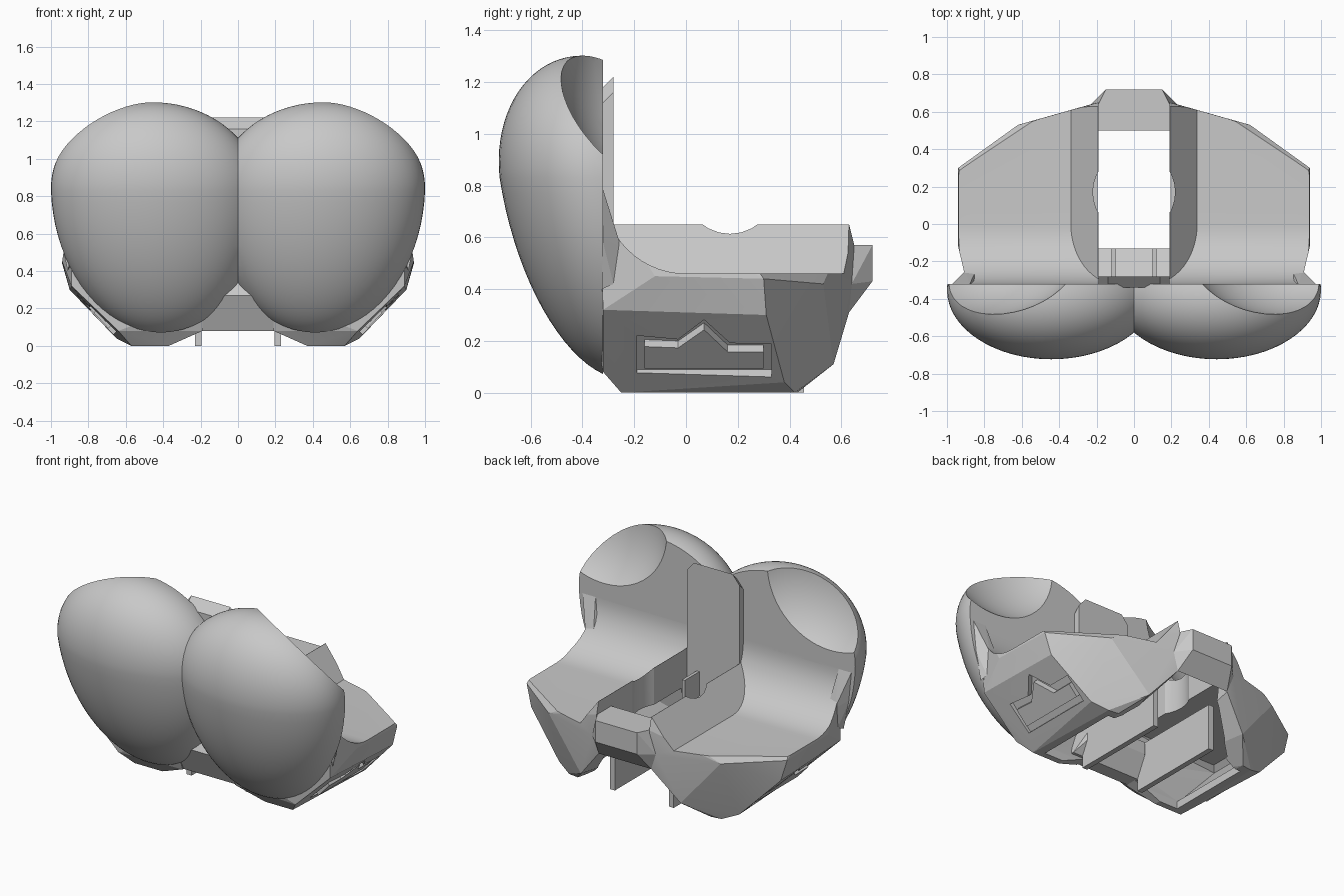
import bpy, bmesh, math

cube = bpy.data.objects.get("Cube")
if cube:
    bpy.data.objects.remove(cube, do_unlink=True)

grey = bpy.data.materials.new("plain grey")
grey.use_nodes = True
grey.diffuse_color = (0.58, 0.58, 0.58, 1)
grey.node_tree.nodes["Principled BSDF"].inputs["Base Color"].default_value = (0.58, 0.58, 0.58, 1)


def finish(bm, name):
    bmesh.ops.recalc_face_normals(bm, faces=bm.faces[:])
    mesh = bpy.data.meshes.new(name)
    bm.to_mesh(mesh)
    bm.free()
    mesh.materials.append(grey)
    obj = bpy.data.objects.new(name, mesh)
    bpy.context.collection.objects.link(obj)
    return obj


def hull(name, points):
    bm = bmesh.new()
    for p in points:
        bm.verts.new(p)
    bmesh.ops.convex_hull(bm, input=bm.verts[:])
    loose = [v for v in bm.verts if not v.link_faces]
    bmesh.ops.delete(bm, geom=loose, context='VERTS')
    bmesh.ops.dissolve_limit(bm, angle_limit=0.01, verts=bm.verts[:], edges=bm.edges[:])
    return finish(bm, name)


def box(name, x, y, z):
    return hull(name, [(a, b, c) for a in x for b in y for c in z])


def prism(name, profile, near, far):
    """Join two copies of a y-z profile, each placed by a function."""
    bm = bmesh.new()
    a = [bm.verts.new(near(y, z)) for y, z in profile]
    b = [bm.verts.new(far(y, z)) for y, z in profile]
    bm.faces.new(a)
    bm.faces.new(b)
    for i in range(len(a)):
        j = (i + 1) % len(a)
        bm.faces.new((a[i], a[j], b[j], b[i]))
    return finish(bm, name)


def on_slope(depth):
    """Place a profile point on the sloping lower side, sunk along its normal."""
    return lambda y, z: (0.613 + 0.926 * z - depth, y, z + depth)


def select(obj):
    bpy.ops.object.select_all(action='DESELECT')
    bpy.context.view_layer.objects.active = obj
    obj.select_set(True)


def cut(obj, cutter):
    cutter.hide_render = True
    mod = obj.modifiers.new("cut", 'BOOLEAN')
    mod.operation = 'DIFFERENCE'
    mod.solver = 'EXACT'
    mod.object = cutter
    select(obj)
    bpy.ops.object.modifier_apply(modifier=mod.name)
    bpy.data.objects.remove(cutter, do_unlink=True)


def mirror(obj):
    mod = obj.modifiers.new("mirror", 'MIRROR')
    mod.use_mirror_merge = False
    select(obj)
    bpy.ops.object.modifier_apply(modifier=mod.name)


def smooth(obj, degrees):
    select(obj)
    bpy.ops.object.shade_smooth_by_angle(angle=math.radians(degrees))


def ball(segments, rings):
    bm = bmesh.new()
    bmesh.ops.create_uvsphere(bm, u_segments=segments, v_segments=rings, radius=1)
    return bm


# Front shells: leaning egg shapes, flat at the back, scooped at the upper outside
bm = ball(64, 40)
for v in bm.verts:
    x, y, t = v.co
    if t > 0:
        v.co = (0.44 + 0.015 * t + 0.56 * x, -0.35 - 0.05 * t + 0.37 * y, 0.83 + 0.472 * t)
    else:
        v.co = (0.44 + 0.03 * t + 0.56 * x, -0.35 - 0.12 * t + 0.37 * y, 0.83 + 0.78 * t)
shells = finish(bm, "front_shells")
cut(shells, box("middle_cutter", (-1, 0), (-2, 2), (-1, 2)))
cut(shells, box("back_cutter", (-1, 2), (-0.32, 2), (-1, 2)))
bm = ball(56, 36)
for v in bm.verts:
    v.co = (0.82 + 0.54 * v.co.x, -0.12 + 0.375 * v.co.y, 1.32 + 0.51 * v.co.z)
cut(shells, finish(bm, "scoop_cutter"))
mirror(shells)
smooth(shells, 30)

# Seat halves: faceted outer hull
seat = hull("seat_sides", [
    # bottom strip
    (0.37, -0.25, 0), (0.57, -0.25, 0), (0.48, 0.43, 0), (0.55, 0.42, 0),
    # front
    (0.3, -0.3, 0.08), (0.19, -0.3, 0.08), (0.19, -0.36, 0.25), (0.64, -0.32, 0.08),
    (0.89, -0.32, 0.32), (0.89, -0.34, 0.8), (0.19, -0.34, 0.8),
    # outer side and rear rim
    (0.65, 0.38, 0.04), (0.9, 0.31, 0.3), (0.94, -0.12, 0.45), (0.94, 0.3, 0.44),
    (0.93, 0.28, 0.47), (0.62, 0.53, 0.42), (0.6, 0.5, 0.47), (0.23, 0.64, 0.42),
    # inner rear
    (0.36, 0.57, 0.11), (0.19, 0.63, 0.31), (0.19, 0.63, 0.65), (0.19, 0.65, 0.57),
    (0.19, -0.2, 0.08),
])

# Seat surface with a rounded rise to the back and a sloping inner ridge
arc = [(-0.32 * math.sin(a), 0.78 - 0.32 * math.cos(a))
       for a in (math.pi / 2 * i / 14 for i in range(15))]
profile = [(1, 0.46)] + arc + [(-0.32, 0.88), (1, 0.88)]
cut(seat, prism("seat_cutter", profile,
                lambda y, z: (0.338 - (z - 0.46) * 0.77, y, z), lambda y, z: (1.3, y, z)))
cut(seat, box("top_cutter", (-0.1, 1.3), (-0.28, 1), (0.65, 1.2)))

# Hollow underside, open towards the middle
cut(seat, hull("hollow_cutter", [(x, y, z) for x, z, front, back in (
    (0.1, 0.05, -0.21, 0.42), (0.52, 0.05, -0.21, 0.37), (0.83, 0.38, -0.25, 0.26),
    (0.8, 0.41, -0.22, 0.27), (0.45, 0.41, -0.22, 0.51), (0.1, 0.41, -0.22, 0.57),
    (0.1, 0.2, -0.25, 0.54)) for y in (front, back)]))
cut(seat, box("opening_cutter", (0.1, 0.51), (-0.21, 0.37), (-0.1, 0.2)))

# Round relief in the ridges
bm = bmesh.new()
bmesh.ops.create_cone(bm, cap_ends=True, segments=32, radius1=0.22, radius2=0.22, depth=0.6)
bmesh.ops.translate(bm, verts=bm.verts[:], vec=(0, 0.17, 0.65))
cut(seat, finish(bm, "relief_cutter"))

# Recessed side slot with a peaked upper edge
slot = [(-0.19, 0.06), (0.33, 0.06), (0.33, 0.19), (0.17, 0.19),
        (0.07, 0.28), (-0.03, 0.2), (-0.19, 0.21)]
cut(seat, prism("slot_cutter", slot, on_slope(0.03), on_slope(-0.05)))
mirror(seat)
smooth(seat, 12)

# Flares joining the seat to the shells
mirror(hull("side_flares", [
    (0.975, -0.325, 0.8), (0.955, -0.325, 0.6), (0.91, -0.325, 0.4), (0.88, -0.325, 0.8),
    (0.9, -0.25, 0.56), (0.9, -0.28, 0.42), (0.85, -0.26, 0.58), (0.85, -0.3, 0.65)]))

# Raised plate inside each slot
plate = [(-0.16, 0.09), (0.3, 0.09), (0.3, 0.155), (0.16, 0.155),
         (0.07, 0.24), (-0.03, 0.17), (-0.16, 0.175)]
mirror(prism("slot_plates", plate, on_slope(0.035), on_slope(0.003)))

# Bridges joining the two halves
hull("front_bridge", [(s * x, y, z) for s in (-1, 1) for x, y, z in (
    (0.3, -0.29, 0.08), (0.25, -0.38, 0.27), (0.19, -0.32, 0.38), (0.3, -0.2, 0.08),
    (0.19, -0.13, 0.22), (0.19, -0.13, 0.3))])
hull("rear_bridge", [(s * x, y, z) for s in (-1, 1) for x, y, z in (
    (0.19, 0.5, 0.57), (0.19, 0.5, 0.45), (0.19, 0.63, 0.31), (0.23, 0.64, 0.42),
    (0.19, 0.64, 0.57), (0.15, 0.72, 0.43), (0.15, 0.72, 0.57))])

# Upright back plate with clipped top corners
hull("back_plate", [(s * x, y, z) for s in (-1, 1) for x, y, z in (
    (0.19, -0.28, 0.25), (0.19, -0.34, 0.3), (0.19, -0.28, 1.16), (0.19, -0.34, 1.1),
    (0.14, -0.28, 1.22), (0.14, -0.34, 1.16))])

# Lower fins and small brackets
mirror(box("lower_fins", (0.195, 0.23), (-0.2, 0.455), (0, 0.3)))
mirror(box("brackets", (0.1, 0.12), (-0.29, -0.13), (0.25, 0.52)))
